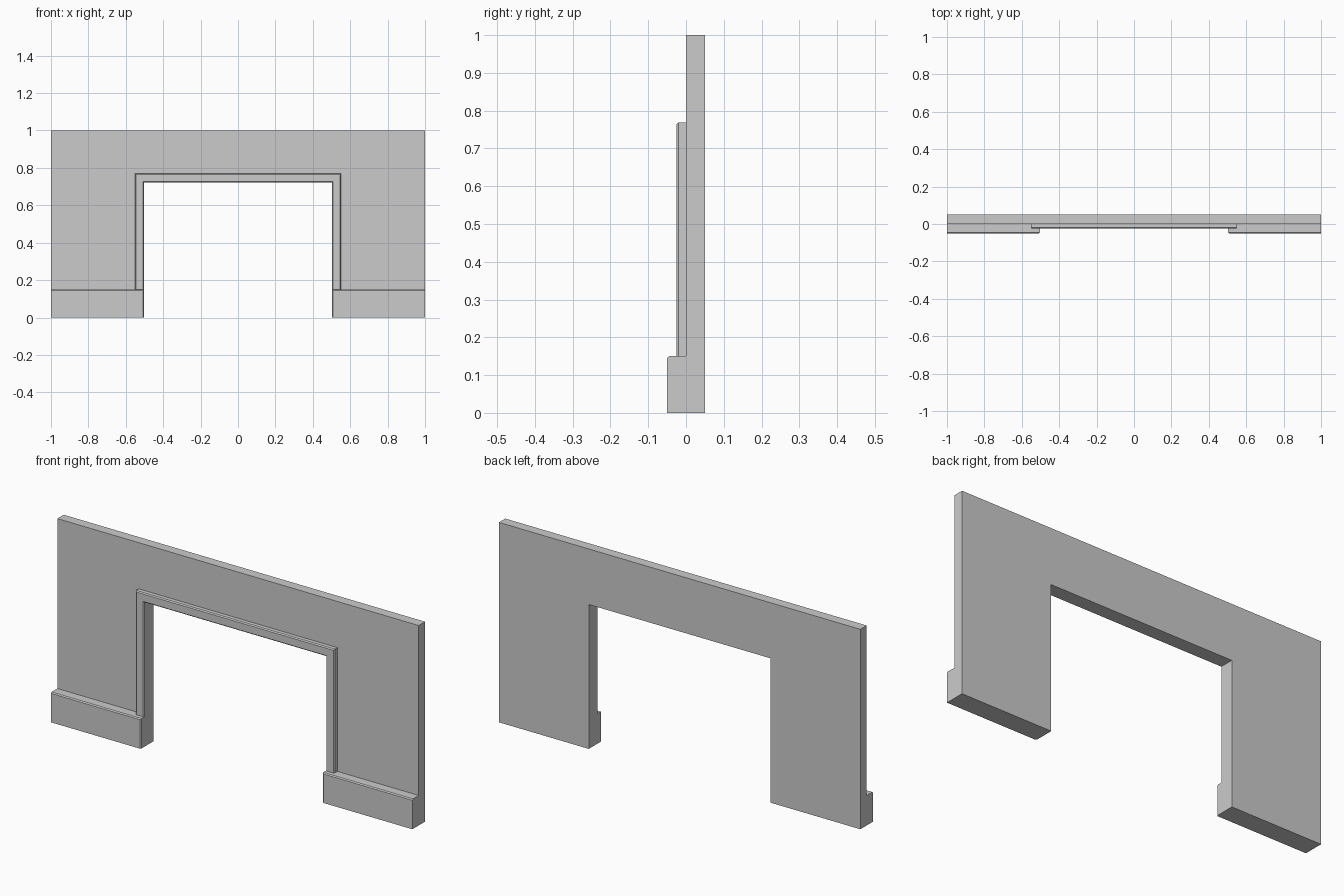
import bpy, bmesh

if "Cube" in bpy.data.objects:
    bpy.data.objects.remove(bpy.data.objects["Cube"])

HALF, HEIGHT, BACK = 1.0, 1.0, 0.05
OPEN_X, OPEN_Z = 0.503, 0.722
TRIM_X, TRIM_Z = 0.55, 0.769
BASE_Z, CHAMFER = 0.15, 0.005


def arch(outer, top, inner, inner_top, bottom):
    """Upside-down U outline in the xz plane."""
    return [(-outer, bottom), (-inner, bottom), (-inner, inner_top), (inner, inner_top),
            (inner, bottom), (outer, bottom), (outer, top), (-outer, top)]


def slab(name, outline, front, back, chamfer=None):
    """Extrude an xz outline from front to back; chamfer the chosen front edges."""
    bm = bmesh.new()
    face = bm.faces.new([bm.verts.new((x, front, z)) for x, z in outline])
    ext = bmesh.ops.extrude_face_region(bm, geom=[face], use_keep_orig=True)
    for v in ext["geom"]:
        if isinstance(v, bmesh.types.BMVert):
            v.co.y = back
    bmesh.ops.recalc_face_normals(bm, faces=bm.faces[:])
    if chamfer:
        edges = [e for e in bm.edges
                 if all(abs(v.co.y - front) < 1e-6 for v in e.verts)
                 and chamfer((e.verts[0].co + e.verts[1].co) / 2)]
        bmesh.ops.bevel(bm, geom=edges, offset=CHAMFER, segments=1,
                        affect='EDGES', clamp_overlap=True)
    mesh = bpy.data.meshes.new(name)
    bm.to_mesh(mesh)
    bm.free()
    obj = bpy.data.objects.new(name, mesh)
    bpy.context.collection.objects.link(obj)
    return obj


# Wall with door opening
slab("wall", arch(HALF, HEIGHT, OPEN_X, OPEN_Z, 0), 0, BACK)

# Door trim resting on the baseboards, chamfered along its front edges
slab("door_trim", arch(TRIM_X, TRIM_Z, OPEN_X, OPEN_Z, BASE_Z), -0.025, 0,
     lambda c: c.z > BASE_Z + 0.01)

# Baseboards either side, chamfered on the top and opening edges
for side, label in ((-1, "left"), (1, "right")):
    a, b = side * OPEN_X, side * HALF
    slab(label + "_baseboard", [(a, 0), (b, 0), (b, BASE_Z), (a, BASE_Z)], -0.05, 0,
         lambda c: c.z > 0.01 and abs(c.x) < HALF - 0.01)
